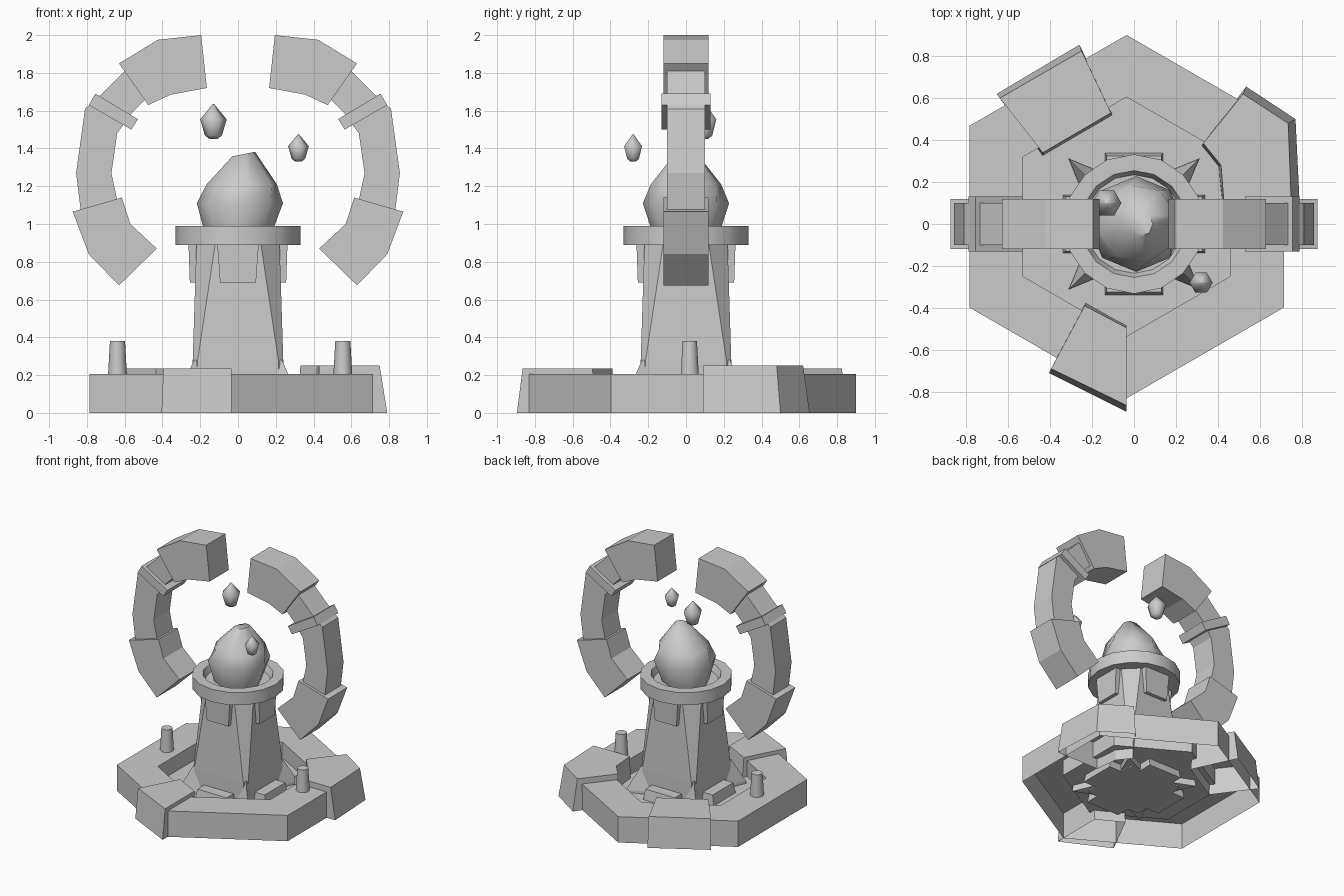
import bpy, bmesh, math
from mathutils import Matrix, Vector

cube = bpy.data.objects.get("Cube")
if cube:
    bpy.data.objects.remove(cube, do_unlink=True)

stone = bpy.data.materials.new("grey stone")
stone.use_nodes = True
GREY = (0.6, 0.6, 0.6, 1)
stone.diffuse_color = GREY
for node in stone.node_tree.nodes:
    if node.type == 'BSDF_PRINCIPLED':
        node.inputs["Base Color"].default_value = GREY


def loft(name, loops, bottom=True, top=True, smooth=None, turn=0):
    """Skin a stack of equal-length point loops, optionally capped."""
    bm = bmesh.new()
    rows = [[bm.verts.new(p) for p in loop] for loop in loops]
    n = len(rows[0])
    for a, b in zip(rows, rows[1:]):
        for i in range(n):
            j = (i + 1) % n
            bm.faces.new((a[i], a[j], b[j], b[i]))
    if bottom:
        bm.faces.new(rows[0][::-1])
    if top:
        bm.faces.new(rows[-1])
    if bottom and top:
        bmesh.ops.recalc_face_normals(bm, faces=bm.faces)
    if turn:
        bmesh.ops.transform(bm, matrix=Matrix.Rotation(turn, 4, 'Z'), verts=bm.verts)
    me = bpy.data.meshes.new(name)
    bm.to_mesh(me)
    bm.free()
    me.materials.append(stone)
    if smooth:
        me.shade_smooth()
        me.set_sharp_from_angle(angle=math.radians(smooth))
    ob = bpy.data.objects.new(name, me)
    bpy.context.collection.objects.link(ob)
    return ob


def ring(r, z, n, cx=0, cy=0, start=0.0, tilt=0.0):
    """Regular polygon loop; tilt raises it towards +x."""
    pts = []
    for i in range(n):
        a = start + 2 * math.pi * i / n
        x = r * math.cos(a)
        pts.append((cx + x, cy + r * math.sin(a), z + tilt * x))
    return pts


def flat(points, z):
    return [(x, y, z) for x, y in points]


def chamfered(h, c, z):
    """Square loop of half width h with corners cut by c."""
    k = h - c
    return flat([(h, -k), (h, k), (k, h), (-k, h), (-h, k), (-h, -k), (-k, -h), (k, -h)], z)


# Hexagonal base: outer wall, top, recess wall and recess floor
CX, CY, H = -0.035, 0.035, math.pi / 6
loft("hexagon_base", [ring(0.866, 0, 6, CX, CY, H), ring(0.866, 0.205, 6, CX, CY, H),
                      ring(0.57, 0.205, 6, CX, CY, H), ring(0.57, 0.08, 6, CX, CY, H)],
     bottom=False)

# Raised blocks capping three stretches of the base
loft("back_block", [
    flat([(-0.655, 0.62), (-0.435, 0.32), (-0.10, 0.515), (-0.26, 0.855)], 0),
    flat([(-0.64, 0.60), (-0.435, 0.34), (-0.11, 0.53), (-0.25, 0.825)], 0.235)], bottom=False)
loft("side_block", [
    flat([(0.79, 0.09), (0.77, 0.50), (0.535, 0.655), (0.32, 0.37), (0.40, 0.27), (0.42, 0.09)], 0),
    flat([(0.75, 0.09), (0.735, 0.48), (0.52, 0.62), (0.33, 0.385), (0.415, 0.28), (0.43, 0.09)], 0.25)],
    bottom=False)
loft("front_block", [
    flat([(-0.405, -0.71), (-0.035, -0.895), (-0.035, -0.48), (-0.23, -0.37)], 0),
    flat([(-0.395, -0.69), (-0.035, -0.865), (-0.035, -0.495), (-0.235, -0.39)], 0.235)], bottom=False)

# Tower, squarer at the foot and more octagonal at the top
loft("tower", [chamfered(0.24, 0.02, 0.02), chamfered(0.24, 0.025, 0.27),
               chamfered(0.22, 0.10, 0.90)])

# Details repeated on the four sides of the tower
for i in range(4):
    t = i * math.pi / 2
    # hanging plate under the collar
    loft("tower_plate_%d" % (i + 1), [
        [(-0.095, -0.20, 0.69), (0.095, -0.20, 0.69), (0.11, -0.20, 0.895), (-0.11, -0.20, 0.895)],
        [(-0.095, -0.255, 0.69), (0.095, -0.255, 0.69), (0.11, -0.262, 0.895), (-0.11, -0.262, 0.895)]],
        turn=t)
    # foot plate in the recess
    loft("foot_plate_%d" % (i + 1), [
        flat([(-0.145, -0.35), (0.145, -0.35), (0.145, -0.22), (-0.145, -0.22)], 0.02),
        flat([(-0.13, -0.325), (0.13, -0.325), (0.13, -0.22), (-0.13, -0.22)], 0.16)], turn=t)
    # pointed corner flare
    loft("corner_flare_%d" % (i + 1), [
        flat([(0.20, 0.20), (0.24, 0.14), (0.315, 0.315), (0.14, 0.24)], 0.03),
        flat([(0.20, 0.20), (0.24, 0.14), (0.31, 0.31), (0.14, 0.24)], 0.10),
        flat([(0.21, 0.21), (0.232, 0.215), (0.233, 0.233), (0.215, 0.232)], 0.28)], turn=t)

# Collar with a dished top
loft("collar", [ring(0.20, 0.89, 16), ring(0.332, 0.89, 16), ring(0.332, 0.99, 16),
                ring(0.255, 0.99, 16), ring(0.235, 0.94, 16)], smooth=30)

# Large crystal seated in the collar
loft("large_crystal", [ring(0.17, 0.93, 8), ring(0.228, 1.11, 8, 0.01),
                       ring(0.19, 1.21, 8, 0.02, 0, 0.2),
                       ring(0.06, 1.37, 8, 0.03, 0, 0, 0.2)], smooth=60)


def small_crystal(name, x, y, z, r, h):
    loft(name, [ring(r * 0.3, z - h * 0.5, 6, x, y), ring(r * 0.65, z - h * 0.4, 6, x, y),
                ring(r, z + h * 0.06, 6, x, y), ring(r * 0.05, z + h * 0.5, 6, x, y)], smooth=60)


small_crystal("floating_crystal_high", -0.13, 0.10, 1.543, 0.07, 0.185)
small_crystal("floating_crystal_low", 0.32, -0.28, 1.403, 0.055, 0.145)

# Tapered posts on the base
for name, x in (("right_post", -0.638), ("left_post", 0.555)):
    loft(name, [ring(0.05, 0.2, 10, x, 0.02), ring(0.04, 0.38, 10, x, 0.02)], smooth=40)

# Broken arch: x-z profiles extruded in y, mirrored to both sides
ARCH = {
    "arch_top": (0.12, [(0.195, 2.0), (0.425, 1.975), (0.63, 1.85), (0.475, 1.63),
                        (0.355, 1.685), (0.165, 1.72)]),
    "arch_middle": (0.10, [(0.60, 1.81), (0.72, 1.69), (0.81, 1.61), (0.857, 1.27), (0.83, 1.05),
                           (0.63, 1.08), (0.67, 1.27), (0.64, 1.48), (0.56, 1.59), (0.49, 1.66)]),
    "arch_band": (0.13, [(0.755, 1.69), (0.79, 1.63), (0.565, 1.50), (0.53, 1.555)]),
    "arch_end": (0.12, [(0.875, 1.065), (0.79, 0.84), (0.63, 0.675), (0.43, 0.87),
                        (0.57, 1.0), (0.615, 1.14)]),
}
for side, s in (("left", 1), ("right", -1)):
    for part, (w, profile) in ARCH.items():
        loft(side + "_" + part, [[(s * x, y, z) for x, z in profile] for y in (-w, w)])
